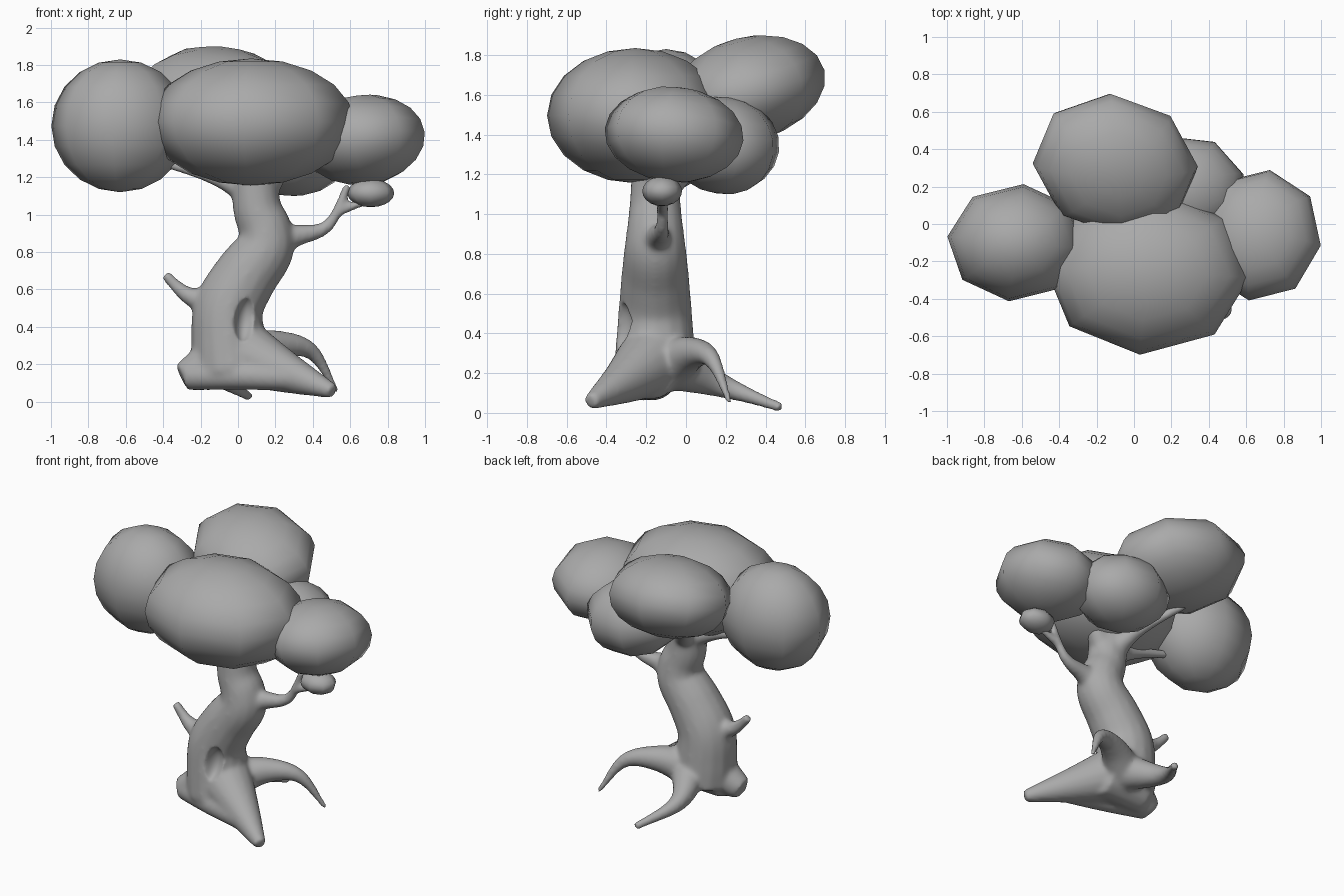
import bpy, bmesh, math
from mathutils import Vector, Matrix, Euler

if "Cube" in bpy.data.objects:
    bpy.data.objects.remove(bpy.data.objects["Cube"], do_unlink=True)

SHADE = (0.4, 0.4, 0.4, 1)
grey = bpy.data.materials.new("plain grey")
grey.use_nodes = True
grey.diffuse_color = SHADE
grey.node_tree.nodes["Principled BSDF"].inputs["Base Color"].default_value = SHADE


def make_object(name, bm):
    mesh = bpy.data.meshes.new(name)
    bm.to_mesh(mesh)
    bm.free()
    mesh.materials.append(grey)
    mesh.shade_smooth()
    obj = bpy.data.objects.new(name, mesh)
    bpy.context.collection.objects.link(obj)
    return obj


def ellipsoid(name, centre, radii, turn=0, lean=(0, 0, 0), segments=8, rings=10):
    """Low-sided ball, its facets turned about z, stretched, then leaned."""
    bm = bmesh.new()
    bmesh.ops.create_uvsphere(bm, u_segments=segments, v_segments=rings, radius=1)
    bm.transform(Matrix.Translation(centre)
                 @ Euler([math.radians(a) for a in lean]).to_matrix().to_4x4()
                 @ Matrix.Diagonal((*radii, 1))
                 @ Matrix.Rotation(math.radians(turn), 4, 'Z'))
    return make_object(name, bm)


def spline(points, steps=6):
    """Smooth path running through all the points."""
    pts = [Vector(p) for p in points]
    pts = [pts[0] * 2 - pts[1]] + pts + [pts[-1] * 2 - pts[-2]]
    out = []
    for a, b, c, d in zip(pts, pts[1:], pts[2:], pts[3:]):
        for i in range(steps):
            t = i / steps
            out.append(b + ((c - a) * t + (2 * a - 5 * b + 4 * c - d) * t ** 2
                            + (3 * b - a - 3 * c + d) * t ** 3) / 2)
    return out + [pts[-2]]


def add_limb(bm, thick, thin, points, flare=2, sides=16):
    """Round limb tapering from thick to thin; flare widens only its base."""
    path = spline(points)
    last = len(path) - 1
    rings = []
    for i, p in enumerate(path):
        along = path[min(i + 1, last)] - path[max(i - 1, 0)]
        turn = Vector((0, 0, 1)).rotation_difference(along.normalized())
        radius = thin + (thick - thin) * (1 - i / last) ** flare
        angles = [math.tau * k / sides for k in range(sides)]
        rings.append([bm.verts.new(p + turn @ Vector((math.cos(a), math.sin(a), 0)) * radius)
                      for a in angles])
    for low, high in zip(rings, rings[1:]):
        for k in range(sides):
            n = (k + 1) % sides
            bm.faces.new((low[k], low[n], high[n], high[k]))
    bm.faces.new(rings[0][::-1])
    bm.faces.new(rings[-1])


bm = bmesh.new()

# Leaning trunk, swaying only sideways
sway = [(-.03, .17), (-.05, .32), (-.05, .5), (.04, .67), (.14, .81), (.145, .92), (.1, 1.05), (.09, 1.3)]
add_limb(bm, .215, .115, [(x, -.155, z) for x, z in sway], flare=1)

# Swollen foot and the web of wood between the two front roots
add_limb(bm, .13, .12, [(-.19, -.17, .19), (.14, -.17, .19)], flare=1)
add_limb(bm, .08, .075, [(-.27, -.2, .14), (.02, -.3, .14), (.32, -.37, .13)], flare=1)

# Roots: front, side, curled, back
core = Vector((0, -.16, .27))
heel = Vector((.02, -.08, .24))
add_limb(bm, .19, .04, [core, (.25, -.31, .16), (.51, -.48, .055)], flare=1)
add_limb(bm, .18, .075, [core, (-.3, -.2, .13)], flare=1)
add_limb(bm, .13, .018, [heel, (.2, .03, .3), (.39, .13, .27), (.53, .22, .05)], flare=1.3)
add_limb(bm, .13, .028, [heel, (-.08, .2, .13), (.06, .48, .025)], flare=1.7)

# Branches: dead stub, low branch with twig, and three into the crown
fork = Vector((.1, -.15, 1.1))
add_limb(bm, .1, .03, [(-.1, -.16, .52), (-.27, -.15, .57), (-.39, -.14, .68)])
add_limb(bm, .11, .025, [(.14, -.15, .83), (.3, -.14, .885), (.48, -.12, .94), (.59, -.12, 1.16)])
add_limb(bm, .035, .022, [(.53, -.12, 1.02), (.69, -.12, 1.07)])
add_limb(bm, .1, .04, [fork, (.28, -.12, 1.32)], flare=1)
add_limb(bm, .1, .028, [fork, (-.1, -.14, 1.19), (-.4, -.12, 1.28)])
add_limb(bm, .1, .03, [fork, (0, .03, 1.24), (-.2, .27, 1.4)])

bmesh.ops.recalc_face_normals(bm, faces=bm.faces)
tree = make_object("trunk_roots_and_branches", bm)

# Fuse the wood, carve the hollow, soften
hollow = ellipsoid("hollow_cutter", (.04, -.345, .44), (.06, .09, .12),
                   lean=(-8, 8, 0), segments=24, rings=16)
hollow.hide_render = True
fuse = tree.modifiers.new("fuse", 'REMESH')
fuse.mode = 'VOXEL'
fuse.voxel_size = 0.013
fuse.use_smooth_shade = True
carve = tree.modifiers.new("carve", 'BOOLEAN')
carve.operation = 'DIFFERENCE'
carve.object = hollow
soften = tree.modifiers.new("soften", 'SMOOTH')
soften.factor = 0.5
soften.iterations = 16
baked = bpy.data.meshes.new_from_object(
    tree.evaluated_get(bpy.context.evaluated_depsgraph_get()))
tree.modifiers.clear()
tree.data = baked
baked.shade_smooth()
bpy.data.objects.remove(hollow, do_unlink=True)

# Leaf clumps
ellipsoid("front_leaves", (.07, -.255, 1.495), (.55, .445, .34), turn=-4)
ellipsoid("left_leaves", (-.63, -.1, 1.475), (.37, .315, .355), turn=-6)
ellipsoid("back_leaves", (-.1, .315, 1.63), (.45, .385, .26), turn=20, lean=(12, 8, -18))
ellipsoid("right_leaves", (.67, -.06, 1.4), (.335, .355, .24), turn=-9, lean=(-6, -6, 0))
ellipsoid("rear_leaves", (.27, .19, 1.345), (.33, .29, .245), turn=15, lean=(-8, 5, 0))
ellipsoid("small_leaves", (.71, -.12, 1.115), (.125, .1, .075))
